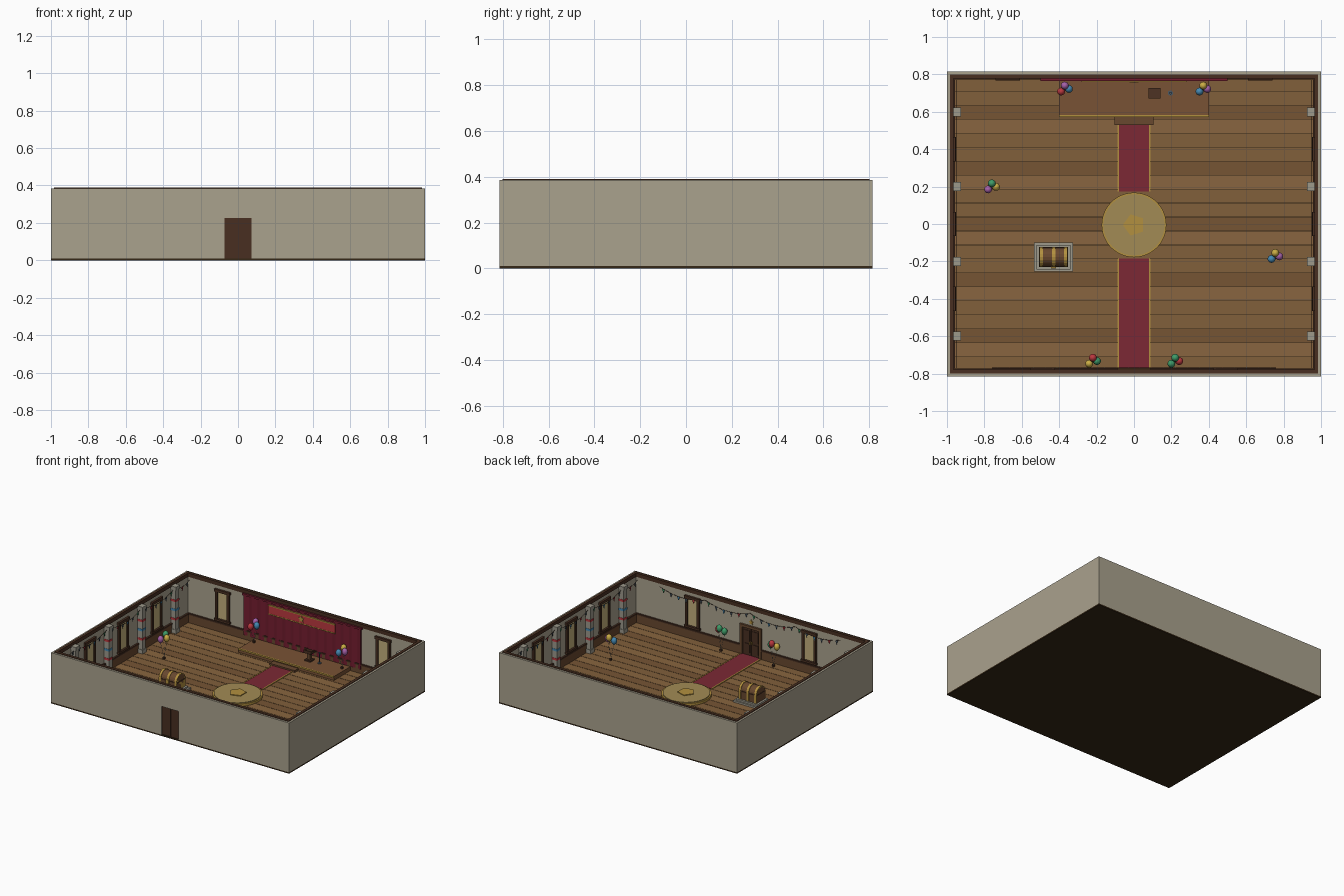
import bpy, bmesh, math
from mathutils import Vector

if "Cube" in bpy.data.objects:
    bpy.data.objects.remove(bpy.data.objects["Cube"])

def mat(name, r, g, b):
    m = bpy.data.materials.new(name)
    m.diffuse_color = (r, g, b, 1)
    m.use_nodes = True
    m.node_tree.nodes["Principled BSDF"].inputs["Base Color"].default_value = m.diffuse_color
    return m

STONE = mat("stone", .40, .36, .27); PALE = mat("pale_stone", .34, .32, .26)
DARK = mat("dark_wood", .065, .028, .015); WOOD = mat("wood", .14, .065, .028)
BASE = mat("underside", .035, .02, .008); STAGE = mat("stage_wood", .19, .085, .035)
PLANKS = [mat("plank_a", .22, .115, .043), mat("plank_b", .18, .09, .034), mat("plank_c", .25, .13, .05)]
GOLD = mat("gold", .45, .28, .05); TAN = mat("dais_tan", .36, .26, .09); GLASS = mat("glass", .55, .43, .2)
RED = mat("red", .5, .04, .05); CARPET = mat("carpet", .2, .022, .035); CURTAIN = mat("curtain", .17, .012, .028)
BLUE = mat("blue", .06, .25, .45); GREEN = mat("green", .05, .33, .14)
PURPLE = mat("purple", .38, .12, .4); YELLOW = mat("yellow", .6, .42, .06); NAVY = mat("navy", .07, .1, .13)

def finish(name, bm, m, smooth=False):
    bmesh.ops.recalc_face_normals(bm, faces=bm.faces)
    me = bpy.data.meshes.new(name)
    bm.to_mesh(me); bm.free()
    me.materials.append(m)
    for p in me.polygons:
        p.use_smooth = smooth
    o = bpy.data.objects.new(name, me)
    bpy.context.collection.objects.link(o)
    return o

def prism(name, pts, off, m):
    """Polygon swept along a vector."""
    bm = bmesh.new()
    f = bm.faces.new([bm.verts.new(p) for p in pts])
    r = bmesh.ops.extrude_face_region(bm, geom=[f])
    bmesh.ops.translate(bm, vec=off, verts=[v for v in r["geom"] if isinstance(v, bmesh.types.BMVert)])
    if f.is_valid is False or len(bm.faces) < len(pts) + 2:
        bmesh.ops.holes_fill(bm, edges=bm.edges)
    return finish(name, bm, m)

def box(name, x0, x1, y0, y1, z0, z1, m):
    return prism(name, [(x0, y0, z0), (x1, y0, z0), (x1, y1, z0), (x0, y1, z0)], (0, 0, z1 - z0), m)

def disc(name, x, y, z0, z1, r, m, n=48, rot=0, r2=None):
    bm = bmesh.new()
    bmesh.ops.create_cone(bm, cap_ends=True, segments=n, radius1=r, radius2=r if r2 is None else r2, depth=z1 - z0)
    o = finish(name, bm, m)
    o.location = (x, y, (z0 + z1) / 2); o.rotation_euler.z = rot
    return o

def cord(name, pts, r, m):
    c = bpy.data.curves.new(name, 'CURVE')
    c.dimensions = '3D'; c.bevel_depth = r; c.bevel_resolution = 0
    s = c.splines.new('POLY'); s.points.add(len(pts) - 1)
    for p, q in zip(s.points, pts):
        p.co = (*q, 1)
    c.materials.append(m)
    bpy.context.collection.objects.link(bpy.data.objects.new(name, c))

# wall coordinates: t along the wall, d inward from its inner face
IX, IY = .97, .785
def wp(side, t, d, z):
    return {"back": (t, IY - d, z), "front": (t, -IY + d, z),
            "left": (-IX + d, t, z), "right": (IX - d, t, z)}[side]

def wbox(name, side, t0, t1, d0, d1, z0, z1, m):
    a, b = wp(side, t0, d0, z0), wp(side, t1, d1, z1)
    box(name, min(a[0], b[0]), max(a[0], b[0]), min(a[1], b[1]), max(a[1], b[1]), z0, z1, m)

# floor slab and planks
F = .015
box("floor_slab", -1, 1, -.815, .815, 0, .01, BASE)
N, W = 21, 2 * IY / 21
for i in range(N):
    y = -IY + i * W
    box("floor_plank", -IX, IX, y + .0015, y + W - .0015, .008, F, PLANKS[(i * 2 + i // 4) % 3])

# walls, with a door opening in the front
T = .385
for s in (-1, 1):
    box("side_wall", *sorted((s * IX, s * 1)), -.815, .815, .01, T, STONE)
    box("front_wall", *sorted((s * .072, s * IX)), -.815, -IY, .01, T, STONE)
box("door_lintel", -.072, .072, -.815, -IY, .225, T, STONE)
box("back_wall", -IX, IX, IY, .815, .01, T, STONE)

# crown trim, wainscot and chair rail
for side, h in (("back", IX), ("front", IX), ("left", IY), ("right", IY)):
    wbox("crown_trim", side, -h - .015, h + .015, -.015, .006, .362, .39, DARK)
    for a, b in (((-h, -.09), (.09, h)) if side == "front" else ((-h, h),)):
        wbox("wainscot", side, a, b, 0, .008, F, .077, WOOD)
        wbox("chair_rail", side, a, b, 0, .013, .077, .088, DARK)

# windows
def window(side, t):
    wbox("window_glass", side, t - .047, t + .047, 0, .006, .115, .315, GLASS)
    for s in (-1, 1):
        wbox("window_jamb", side, *sorted((t + s * .04, t + s * .06)), 0, .014, .1, .33, DARK)
    wbox("window_head", side, t - .065, t + .065, 0, .016, .315, .335, DARK)
    wbox("window_sill", side, t - .065, t + .065, 0, .018, .096, .112, DARK)

for s in (-1, 1):
    window("back", s * .675)
    window("front", s * .49)
for side in ("left", "right"):
    for t in (-.4, 0, .4):
        window(side, t)

# door
for s in (-1, 1):
    wbox("door_leaf", "front", *sorted((s * .001, s * .072)), -.022, .002, .01, .225, DARK)
    wbox("door_jamb", "front", *sorted((s * .07, s * .09)), 0, .014, F, .245, WOOD)
    for z0, z1 in ((.035, .105), (.125, .205)):
        wbox("door_panel", "front", *sorted((s * .012, s * .06)), 0, .006, z0, z1, DARK)
    wbox("door_handle", "front", *sorted((s * .005, s * .01)), 0, .012, .105, .125, GOLD)
wbox("door_head", "front", -.09, .09, 0, .015, .225, .245, WOOD)

def star(name, side, z, d, r):
    pts = [wp(side, (r if k % 2 == 0 else r * .5) * math.sin(k * math.pi / 5), d,
              z + (r if k % 2 == 0 else r * .5) * math.cos(k * math.pi / 5)) for k in range(10)]
    prism(name, pts, Vector(wp(side, 0, d + .006, z)) - Vector(wp(side, 0, d, z)), GOLD)

star("door_emblem", "front", .272, 0, .02)

# pillars with ribbon bands
for side in ("left", "right"):
    for i, y in enumerate((-.6, -.2, .2, .6)):
        wbox("pillar", side, y - .02, y + .02, 0, .04, F, .36, PALE)
        wbox("pillar_base", side, y - .024, y + .024, 0, .045, F, .045, PALE)
        wbox("pillar_capital", side, y - .024, y + .024, 0, .045, .345, .37, PALE)
        for z, m in ((.255, RED), (.185, BLUE), (.115, RED)):
            wbox("pillar_ribbon", side, y - .022, y + .022, 0, .042, z, z + .016, m)

# bunting
FLAGS = [NAVY, RED, NAVY, BLUE, NAVY, GREEN]
def bunting(side, a, b, d, n, z=.345, sag=.035):
    P = lambda u, dz=0: wp(side, a + (b - a) * u, d, z - sag * 4 * u * (1 - u) - dz)
    cord("bunting_cord", [P(k / 12) for k in range(13)], .0015, DARK)
    w = .011 / (b - a)
    for k in range(n):
        u = (k + .5) / n
        off = Vector(wp(side, 0, .002, 0)) - Vector(wp(side, 0, 0, 0))
        prism("bunting_flag", [P(u - w), P(u + w), P(u, .03)], off, FLAGS[k % 6])

for a, b in ((-.76, -.38), (-.38, 0), (0, .38), (.38, .76)):
    bunting("front", a, b, .015, 6)
for side in ("left", "right"):
    for a, b, n in ((-.77, -.6, 3), (-.58, -.22, 6), (-.18, .18, 6), (.22, .58, 6), (.6, .77, 3)):
        bunting(side, a, b, .022, n, sag=.02 if n == 3 else .035)

# stage, gold edge and step
box("stage", -.4, .4, .58, IY, .01, .045, STAGE)
box("stage_gold_edge", -.4, .4, .572, .582, .036, .048, GOLD)
box("stage_step", -.105, .105, .53, .575, F, .03, WOOD)

# pleated curtain, rail and banner
pts = [(-.49 + .98 * k / 112, .774 - .006 * math.cos(k * math.pi / 4), .05) for k in range(113)]
prism("curtain", pts + [(.49, IY, .05), (-.49, IY, .05)], (0, 0, .31), CURTAIN)
wbox("curtain_rail", "back", -.5, .5, 0, .02, .352, .366, CURTAIN)
wbox("banner", "back", -.28, .28, .012, .023, .27, .335, RED)
for z in (.266, .331):
    wbox("banner_gold_edge", "back", -.28, .28, .012, .0245, z, z + .008, GOLD)
star("banner_emblem", "back", .305, .023, .026)

# carpet runners
for y0, y1 in ((-.78, -.185), (.175, .53)):
    box("carpet", -.085, .085, y0, y1, .012, .019, CARPET)
    for s in (-1, 1):
        box("carpet_edge", *sorted((s * .079, s * .088)), y0, y1, .012, .0205, GOLD)

# round dais with five-sided emblem
disc("dais_rim", 0, -.005, F, .033, .173, GOLD)
disc("dais_top", 0, -.005, .03, .038, .163, TAN)
disc("dais_emblem", 0, -.005, .036, .044, .06, GOLD, 5, math.pi / 10)

# treasure chest on plinth
cx, cy = -.43, -.177
box("plinth", cx - .104, cx + .104, cy - .077, cy + .077, F, .028, PALE)
box("plinth_top", cx - .09, cx + .09, cy - .065, cy + .065, .028, .04, PALE)
def chest_part(name, x0, x1, g, m):
    r = .05 + g
    pts = [(x0, cy - r, .04), (x0, cy + r, .04)]
    pts += [(x0, cy + r * math.cos(a * math.pi / 10), .1 + r * math.sin(a * math.pi / 10)) for a in range(11)]
    prism(name, pts, (x1 - x0, 0, 0), m)
chest_part("chest", cx - .075, cx + .075, 0, WOOD)
for dx in (-.066, 0, .066):
    chest_part("chest_band", cx + dx - .009, cx + dx + .009, .004, GOLD)
box("chest_seam", cx - .077, cx + .077, cy - .053, cy + .053, .096, .103, DARK)
box("chest_lock", cx - .013, cx + .013, cy - .062, cy - .05, .083, .112, GOLD)

# lectern and microphone stand
box("lectern_foot", .085, .135, .675, .725, .045, .055, DARK)
box("lectern_post", .098, .122, .688, .712, .055, .105, WOOD)
prism("lectern_top", [(.078, .672, .105), (.078, .728, .105), (.078, .728, .115), (.078, .672, .128)], (.064, 0, 0), DARK)
disc("microphone_foot", .195, .7, .045, .05, .014, NAVY, 12)
disc("microphone_pole", .195, .7, .05, .115, .002, NAVY, 8)
disc("microphone_head", .195, .7, .113, .128, .005, NAVY, 10, 0, .007)

# balloon clusters
def balloons(x, y, z, colours):
    disc("balloon_weight", x, y, z, z + .014, .01, DARK, 8)
    for (dx, dy, h), m in zip(((0, .02, .195), (.022, .002, .178), (-.02, -.012, .165)), colours):
        bm = bmesh.new()
        bmesh.ops.create_uvsphere(bm, u_segments=14, v_segments=10, radius=.021)
        for v in bm.verts:
            v.co.z *= 1.2 if v.co.z > 0 else 1.35
        o = finish("balloon", bm, m, True)
        o.location = (x + dx, y + dy, h)
        disc("balloon_knot", x + dx, y + dy, h - .033, h - .026, .004, m, 8, 0, .001)
        cord("balloon_string", [(x, y, z + .01), (x + dx, y + dy, h - .03)], .001, PALE)

balloons(-.37, .72, .045, (PURPLE, BLUE, RED))
balloons(.37, .72, .045, (YELLOW, PURPLE, BLUE))
balloons(-.76, .197, F, (GREEN, YELLOW, PURPLE))
balloons(.755, -.175, F, (YELLOW, PURPLE, BLUE))
balloons(-.22, -.735, F, (RED, GREEN, YELLOW))
balloons(.22, -.735, F, (GREEN, RED, GREEN))
